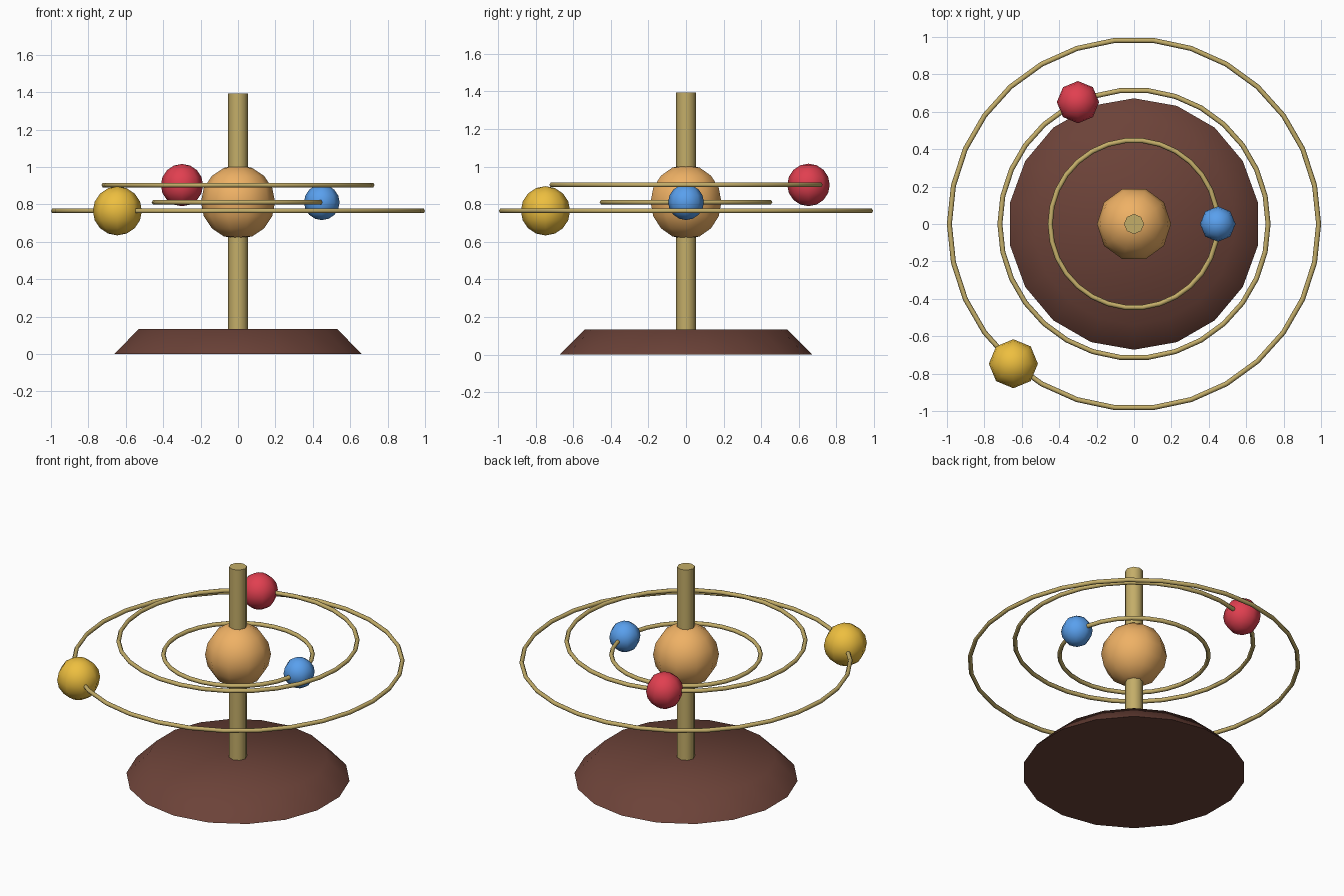
import bpy, math
from math import cos, sin, pi

if "Cube" in bpy.data.objects:
    bpy.data.objects.remove(bpy.data.objects["Cube"])


def material(name, rgb):
    m = bpy.data.materials.new(name)
    m.diffuse_color = (*rgb, 1)
    m.use_nodes = True
    m.node_tree.nodes["Principled BSDF"].inputs["Base Color"].default_value = m.diffuse_color
    return m


wood = material("dark_wood", (0.15, 0.055, 0.04))
brass = material("brass", (0.55, 0.42, 0.14))
amber = material("amber", (0.86, 0.44, 0.13))
blue = material("blue", (0.10, 0.35, 0.85))
red = material("red", (0.75, 0.05, 0.08))
yellow = material("yellow", (0.85, 0.52, 0.05))


def finish(name, mat, angle=60):
    ob = bpy.context.object
    ob.name = name
    ob.data.materials.append(mat)
    bpy.ops.object.shade_smooth_by_angle(angle=math.radians(angle))
    return ob


def ball(name, radius, loc, segments, mat):
    bpy.ops.mesh.primitive_uv_sphere_add(segments=segments, ring_count=8,
                                         radius=radius, location=loc)
    # first vertex column on the y axis
    ob = finish(name, mat)
    ob.rotation_euler.z = pi / 2


# Tapered round base
bpy.ops.mesh.primitive_cone_add(vertices=18, radius1=0.672, radius2=0.538,
                                depth=0.134, location=(0, 0, 0.067))
finish("base", wood)

# Central post, running through the sun
bpy.ops.mesh.primitive_cylinder_add(vertices=8, radius=0.0535, depth=1.324,
                                    location=(0, 0, 0.732))
finish("post", brass)

ball("sun", 0.198, (0, 0, 0.812), 10, amber)

# Orbits: ring radius, height, planet angle, planet radius, material
orbits = [
    ("inner", 0.448, 0.811, 0, 0.095, blue),
    ("middle", 0.717, 0.903, 114.7, 0.113, red),
    ("outer", 0.987, 0.765, 229.2, 0.131, yellow),
]
for name, r, z, deg, size, mat in orbits:
    bpy.ops.mesh.primitive_torus_add(major_segments=30, minor_segments=6,
                                     major_radius=r, minor_radius=0.0134,
                                     location=(0, 0, z))
    finish(name + "_orbit_ring", brass, 75)
    a = math.radians(deg)
    ball(name + "_planet", size, (r * cos(a), r * sin(a), z), 8, mat)
